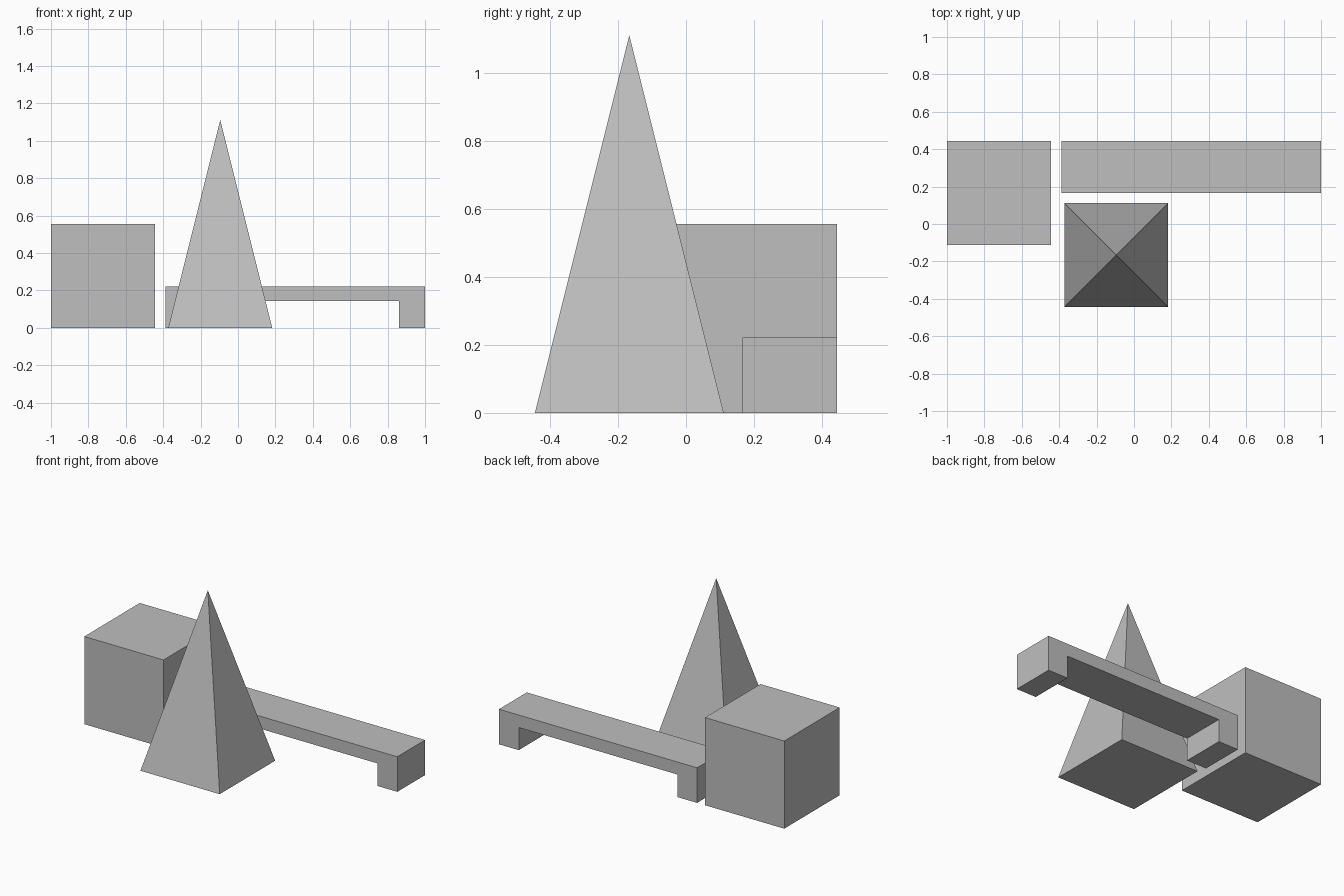
import bpy
import bmesh
import math

default = bpy.data.objects.get("Cube")
if default:
    bpy.data.objects.remove(default, do_unlink=True)

# One plain grey for every solid
GREY = (0.52, 0.52, 0.52, 1)
grey = bpy.data.materials.new("plain grey")
grey.use_nodes = True
grey.diffuse_color = GREY
grey.node_tree.nodes["Principled BSDF"].inputs["Base Color"].default_value = GREY

UNIT = 5 / 9          # edge of the cube; everything else is a fraction of it
BACK = 0.8 * UNIT     # shared back plane of cube and bridge


def add_object(name, bm, location):
    bmesh.ops.recalc_face_normals(bm, faces=bm.faces)
    mesh = bpy.data.meshes.new(name)
    bm.to_mesh(mesh)
    bm.free()
    mesh.materials.append(grey)
    obj = bpy.data.objects.new(name, mesh)
    obj.location = location
    bpy.context.collection.objects.link(obj)
    return obj


# Cube
bm = bmesh.new()
bmesh.ops.create_cube(bm, size=UNIT)
add_object("cube_block", bm, (-1 + UNIT / 2, BACK - UNIT / 2, UNIT / 2))

# Square pyramid, twice as tall as it is wide
bm = bmesh.new()
bmesh.ops.create_cone(bm, cap_ends=True, segments=4, radius1=UNIT / math.sqrt(2),
                      radius2=0, depth=2 * UNIT)
bmesh.ops.remove_doubles(bm, verts=bm.verts, dist=0.0001)
# Turn the base square to the axes if its corners lie on them
if any(abs(v.co.x) < 0.001 and abs(v.co.y) > 0.1 for v in bm.verts):
    for v in bm.verts:
        x, y = v.co.x, v.co.y
        v.co.x, v.co.y = (x - y) / math.sqrt(2), (x + y) / math.sqrt(2)
add_object("pyramid", bm, (-0.095, -0.3 * UNIT, UNIT))

# Low bridge: a U-shaped profile extruded front to back
length, depth, height = 2.5 * UNIT, UNIT / 2, 0.4 * UNIT
leg, gap = UNIT / 4, 0.143
left = 1 - length
profile = [(0, 0), (leg, 0), (leg, gap), (length - leg, gap),
           (length - leg, 0), (length, 0), (length, height), (0, height)]
bm = bmesh.new()
face = bm.faces.new([bm.verts.new((x, 0, z)) for x, z in profile])
extruded = bmesh.ops.extrude_face_region(bm, geom=[face])["geom"]
bmesh.ops.translate(bm, vec=(0, depth, 0),
                    verts=[g for g in extruded if isinstance(g, bmesh.types.BMVert)])
add_object("bridge", bm, (left, BACK - depth, 0))
